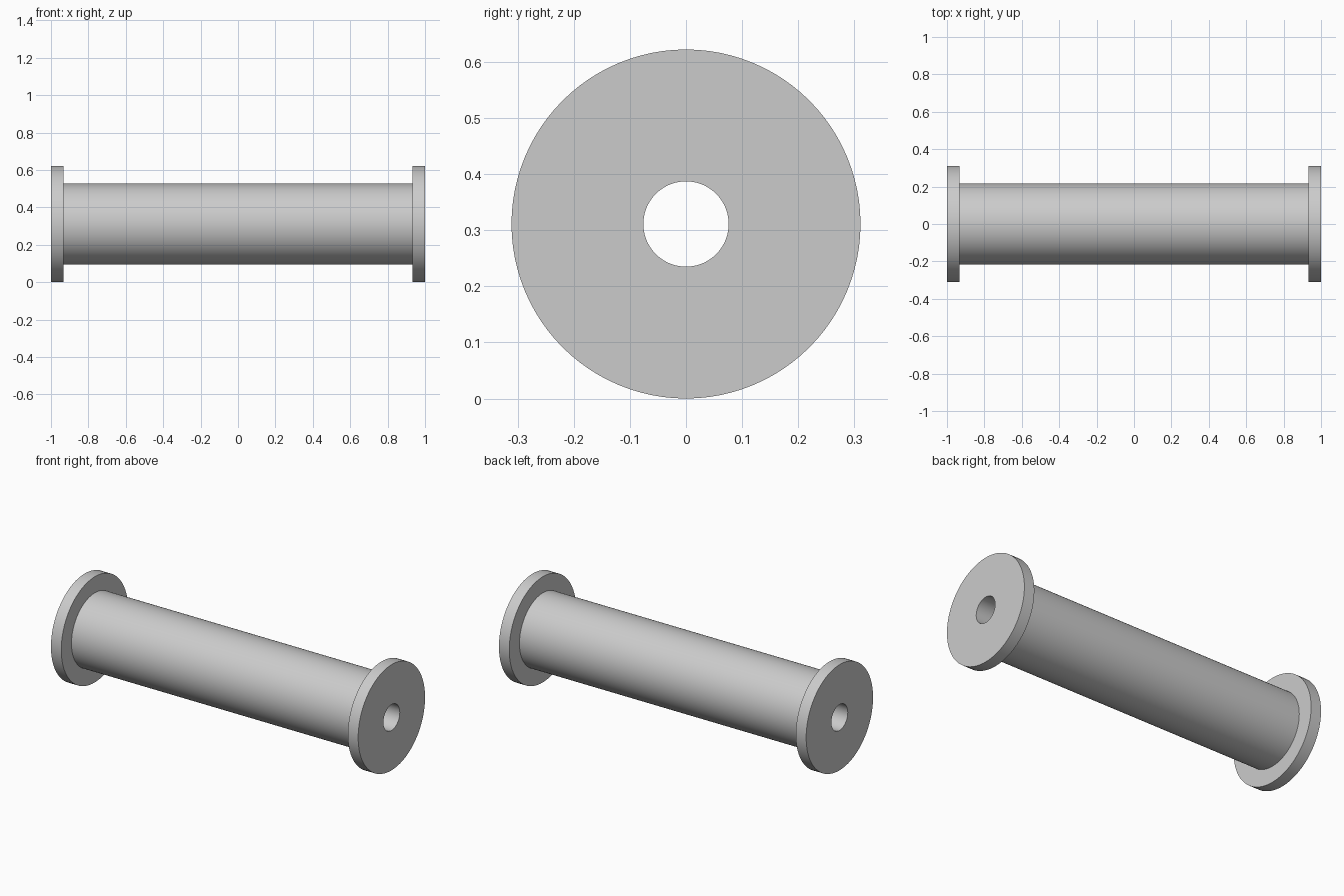
import bpy, bmesh, math
from mathutils import Vector

cube = bpy.data.objects.get("Cube")
if cube:
    bpy.data.objects.remove(cube, do_unlink=True)

HALF, INNER = 1.0, 0.933                  # flange outer and inner faces along x
FLANGE_R, BARREL_R, BORE_R = 0.311, 0.216, 0.076
SEGMENTS = 96

grey = bpy.data.materials.new("light grey")
grey.use_nodes = True
colour = (0.6, 0.6, 0.6, 1)
grey.diffuse_color = colour
grey.node_tree.nodes["Principled BSDF"].inputs["Base Color"].default_value = colour

# Closed half section (x, radius): bore, flange and barrel, mirrored end to end
right_end = [(HALF, BORE_R), (HALF, FLANGE_R), (INNER, FLANGE_R), (INNER, BARREL_R)]
section = right_end + [(-x, r) for x, r in reversed(right_end)]

# Turn the section around the long axis into one hollow spool
bm = bmesh.new()
verts = [bm.verts.new((x, 0, r)) for x, r in section]
edges = [bm.edges.new((v, verts[i - 1])) for i, v in enumerate(verts)]
bmesh.ops.spin(bm, geom=verts + edges, cent=Vector(), axis=(1, 0, 0),
               angle=math.tau, steps=SEGMENTS, use_merge=True)
bmesh.ops.remove_doubles(bm, verts=bm.verts, dist=1e-5)
bmesh.ops.recalc_face_normals(bm, faces=bm.faces)

mesh = bpy.data.meshes.new("flanged_spool")
bm.to_mesh(mesh)
bm.free()
mesh.materials.append(grey)
spool = bpy.data.objects.new("flanged_spool", mesh)
spool.location.z = FLANGE_R
bpy.context.collection.objects.link(spool)

# Smooth round walls with crisp rims
bpy.ops.object.select_all(action="DESELECT")
spool.select_set(True)
bpy.context.view_layer.objects.active = spool
bpy.ops.object.shade_smooth_by_angle(angle=math.radians(30))
